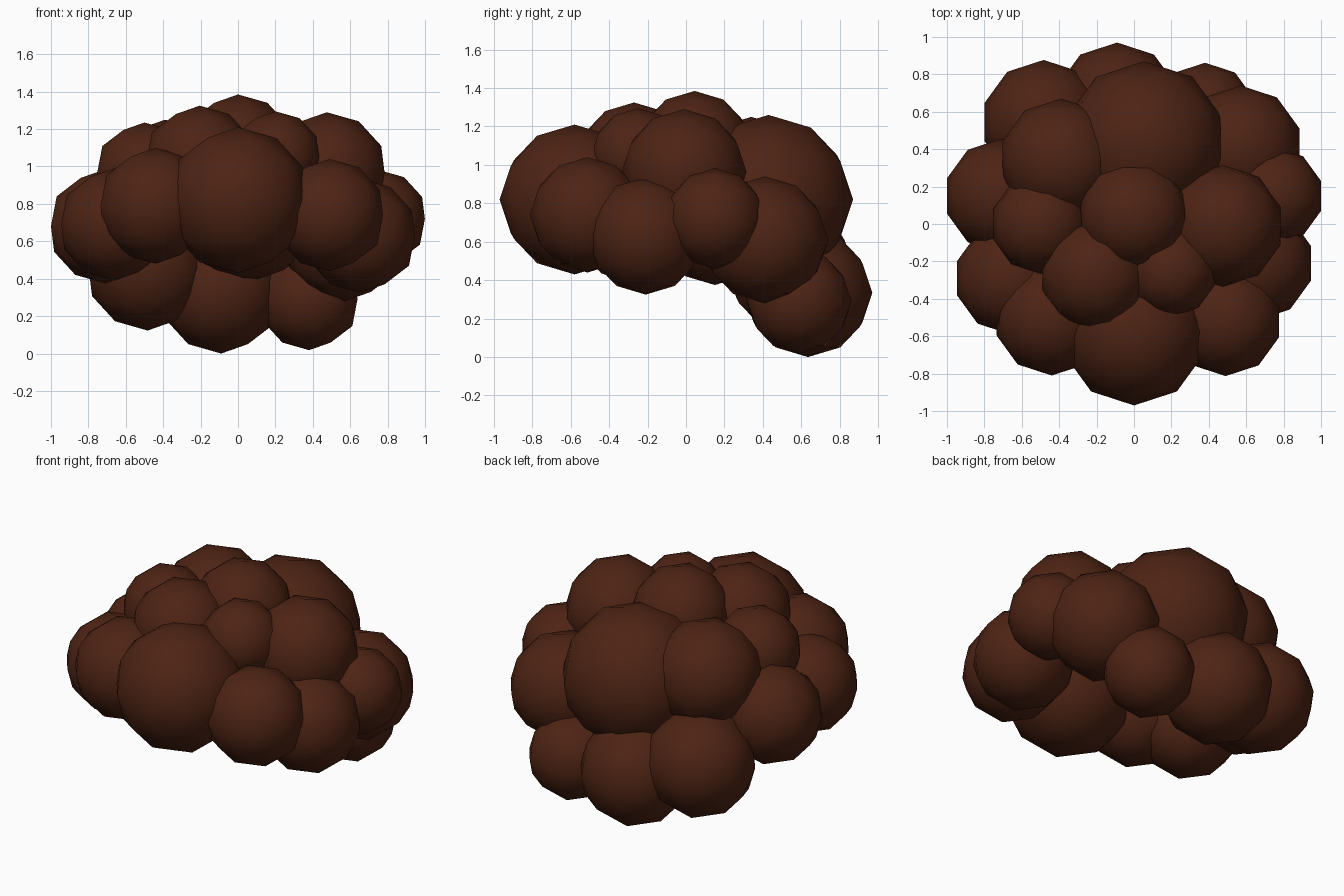
import bpy

if "Cube" in bpy.data.objects:
    bpy.data.objects.remove(bpy.data.objects["Cube"])

# Dark brown shared by every curl
brown = bpy.data.materials.new("dark_brown")
brown.diffuse_color = (0.075, 0.017, 0.007, 1)
brown.use_nodes = True
brown.node_tree.nodes["Principled BSDF"].inputs["Base Color"].default_value = brown.diffuse_color


def curl(name, x, y, z, r):
    bpy.ops.mesh.primitive_ico_sphere_add(subdivisions=2, radius=r, location=(x, y, z))
    ob = bpy.context.object
    ob.name = name
    ob.data.materials.append(brown)
    bpy.ops.object.shade_smooth()


# Each curl: centre x, y, z and radius
curls = {
    # front fringe
    "fringe_middle": (0, -.58, .82, .39),
    "fringe_left": (-.44, -.50, .79, .31),
    "fringe_right": (.49, -.513, .74, .30),
    # sides
    "side_left_front": (-.66, -.29, .69, .30),
    "side_left": (-.71, .15, .68, .305),
    "side_right_front": (.655, -.21, .63, .305),
    "side_right": (.75, .15, .72, .262),
    "side_right_back": (.57, .41, .61, .33),
    # crown
    "crown_top": (0, .045, 1.085, .30),
    "crown_right": (.475, -.01, .965, .325),
    "crown_left": (-.50, 0, .97, .265),
    "crown_left_back": (-.39, .34, .92, .33),
    "crown_front_left": (-.205, -.27, 1.025, .30),
    "crown_front_right": (.20, -.25, 1.05, .245),
    # back and nape
    "back_large": (.055, .43, .82, .44),
    "nape_middle": (-.09, .635, .335, .335),
    "nape_left": (-.483, .545, .455, .332),
    "nape_right": (.38, .59, .29, .272),
}
for part, (x, y, z, r) in curls.items():
    curl("curl_" + part, x, y, z, r)
